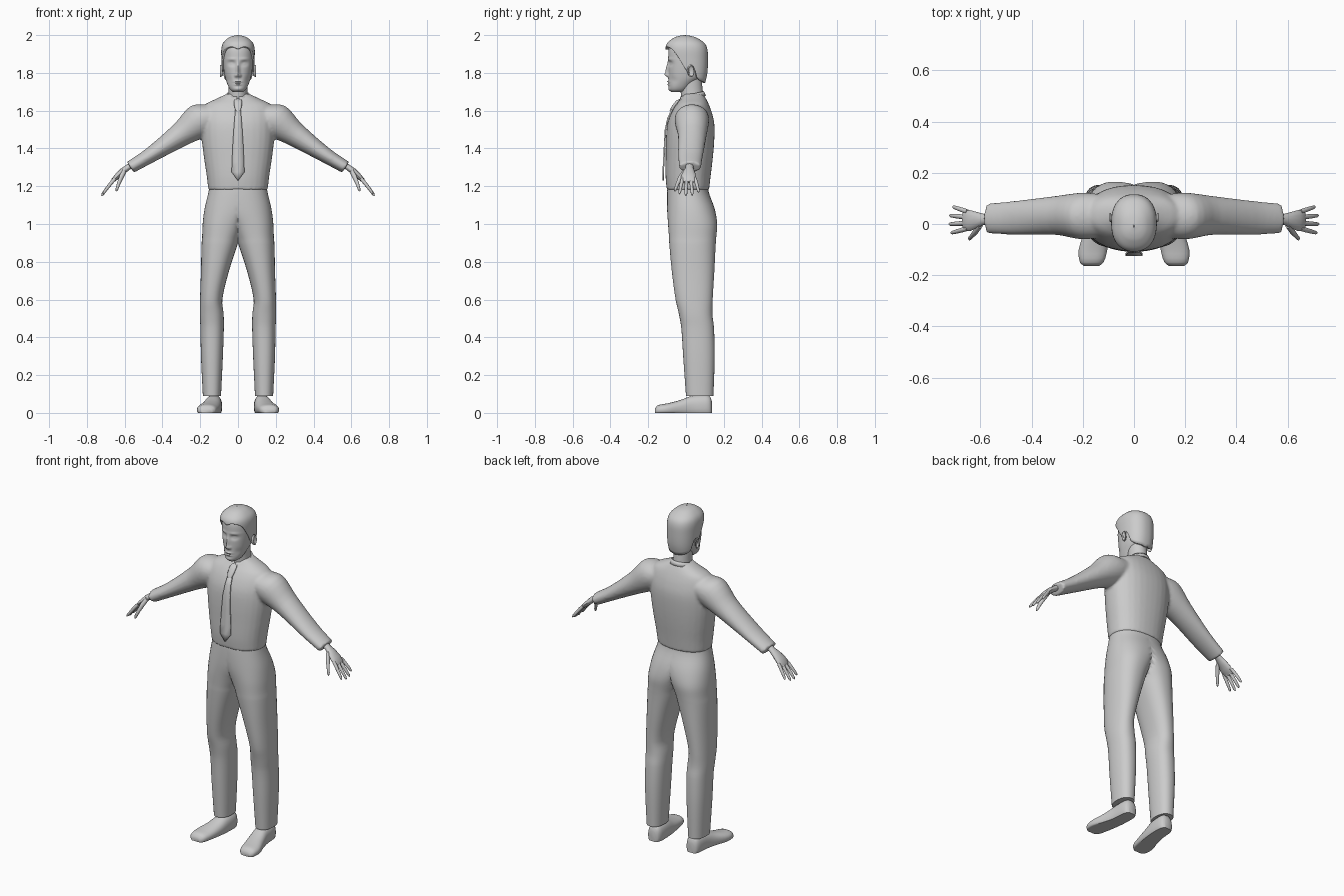
import bpy, bmesh
from math import sin, cos, pi, exp
from mathutils import Vector

if "Cube" in bpy.data.objects:
    bpy.data.objects.remove(bpy.data.objects["Cube"])

clay = bpy.data.materials.new("clay_grey")
clay.use_nodes = True
clay.diffuse_color = (0.6, 0.6, 0.6, 1)
clay.node_tree.nodes["Principled BSDF"].inputs["Base Color"].default_value = (0.6, 0.6, 0.6, 1)


def sample(rows, k):
    """Smoothly interpolate a table whose first column is the ascending key."""
    i = 0
    while i < len(rows) - 2 and k > rows[i + 1][0]:
        i += 1
    a, b = rows[i], rows[i + 1]
    p, q = rows[max(i - 1, 0)], rows[min(i + 2, len(rows) - 1)]
    h = b[0] - a[0]
    t = min(max((k - a[0]) / h, 0), 1)
    out = []
    for c in range(1, len(a)):
        m0 = (b[c] - p[c]) / (b[0] - p[0]) * h
        m1 = (q[c] - a[c]) / (q[0] - a[0]) * h
        out.append((2*t**3 - 3*t*t + 1) * a[c] + (t**3 - 2*t*t + t) * m0
                   + (3*t*t - 2*t**3) * b[c] + (t**3 - t*t) * m1)
    return out


def keys(rows, steps):
    """Every key of the table, with extra steps in between."""
    ks = [a[0] + (b[0] - a[0]) * s / steps for a, b in zip(rows, rows[1:]) for s in range(steps)]
    return ks + [rows[-1][0]]


def ring(c, u, v, n=32, power=2.0):
    """Superellipse about c with half axes u and v."""
    pts = []
    for i in range(n):
        a = 2 * pi * i / n
        x, y = cos(a), sin(a)
        s = (abs(x)**power + abs(y)**power) ** (-1 / power)
        pts.append(Vector(c) + Vector(u) * x * s + Vector(v) * y * s)
    return pts


def flat_ring(z, rx, front, back, n=32, power=2.3, cx=0):
    return ring((cx, (front + back) / 2, z), (rx, 0, 0), (0, (back - front) / 2, 0), n, power)


def loft(bm, rings, closed=True, caps=True):
    vs = [[bm.verts.new(p) for p in r] for r in rings]
    n = len(vs[0])
    for a, b in zip(vs, vs[1:]):
        for i in range(n if closed else n - 1):
            j = (i + 1) % n
            bm.faces.new((a[i], a[j], b[j], b[i]))
    if caps:
        bm.faces.new(vs[0])
        bm.faces.new(vs[-1])


def finish(name, bm, mirror=False, angle=50):
    bmesh.ops.recalc_face_normals(bm, faces=bm.faces)
    me = bpy.data.meshes.new(name)
    bm.to_mesh(me)
    bm.free()
    me.materials.append(clay)
    ob = bpy.data.objects.new(name, me)
    bpy.context.collection.objects.link(ob)
    bpy.ops.object.select_all(action="DESELECT")
    ob.select_set(True)
    bpy.context.view_layer.objects.active = ob
    bpy.ops.object.shade_smooth_by_angle(angle=angle * pi / 180)
    if mirror:
        ob.modifiers.new("mirror", "MIRROR").use_clip = True
    return ob


def solidify(ob, thickness, offset=-1):
    m = ob.modifiers.new("thickness", "SOLIDIFY")
    m.thickness, m.offset = thickness, offset


# Shirt: torso and both sleeves fused into one skin (z, half width, front, back)
torso = [(1.18, .157, -.102, .122), (1.25, .165, -.108, .13), (1.35, .18, -.108, .142),
         (1.45, .192, -.106, .15), (1.53, .195, -.098, .15), (1.59, .19, -.077, .137),
         (1.635, .17, -.05, .12), (1.665, .11, -.025, .105), (1.69, .058, -.012, .09)]
sleeve = [(.12, 1.575, .07, -.05, .115), (.2, 1.548, .092, -.06, .122), (.3, 1.476, .066, -.043, .11),
          (.466, 1.363, .041, -.042, .09), (.57, 1.3, .034, -.037, .08)]
bm = bmesh.new()
loft(bm, [flat_ring(z, *sample(torso, z)) for z in keys(torso, 3)])
for side in (1, -1):
    rings = []
    for x in keys(sleeve, 4):
        z, h, f, b = sample(sleeve, x)
        rings.append(ring((side * x, (f + b) / 2, z), (0, (b - f) / 2, 0), (side * .55 * h, 0, .83 * h)))
    loft(bm, rings)
shirt = finish("shirt", bm)
m = shirt.modifiers.new("fuse", "REMESH")
m.mode, m.voxel_size, m.use_smooth_shade = "VOXEL", .008, True
m = shirt.modifiers.new("soften", "SMOOTH")
m.factor, m.iterations = .5, 5

# Trousers: one leg up to the waist, clipped at the middle and mirrored
leg = [(.09, .138, .048, 0, .145), (.3, .138, .058, -.015, .152), (.45, .137, .062, -.025, .148),
       (.52, .139, .063, -.037, .14), (.6, .142, .059, -.055, .141), (.75, .122, .074, -.075, .15),
       (.89, .098, .095, -.088, .157), (.93, .09, .1, -.09, .16), (1.0, .07, .117, -.095, .165),
       (1.08, .03, .147, -.1, .152), (1.17, 0, .156, -.1, .12), (1.22, 0, .148, -.095, .115)]
bm = bmesh.new()
rings = []
for z in keys(leg, 4):
    cx, rx, f, b = sample(leg, z)
    rings.append([Vector((max(p.x, 0), p.y, p.z)) for p in flat_ring(z, rx, f, b, 40, 2.3, cx)])
loft(bm, rings)
inner = [f for f in bm.faces if all(v.co.x < 1e-5 for v in f.verts)]
bmesh.ops.delete(bm, geom=inner, context="FACES")
bmesh.ops.remove_doubles(bm, verts=bm.verts, dist=1e-5)
finish("trousers", bm, mirror=True)

# Shoes (y, centre x, half width, height)
shoe = [(-.165, .166, .028, .022), (-.15, .165, .046, .04), (-.1, .16, .056, .05), (-.03, .143, .051, .068),
        (.03, .132, .046, .09), (.1, .128, .043, .095), (.128, .128, .034, .085), (.137, .128, .02, .06)]
bm = bmesh.new()
rings = []
for y in keys(shoe, 3):
    cx, rx, h = sample(shoe, y)
    pts = ring((cx, y, h * .35), (rx, 0, 0), (0, 0, h * .65), 32, 2.4)
    rings.append([Vector((p.x, p.y, max(p.z, 0))) for p in pts])
loft(bm, rings)
bmesh.ops.remove_doubles(bm, verts=bm.verts, dist=1e-5)
finish("shoes", bm, mirror=True)

# Hands: palm, four fingers and a thumb
bm = bmesh.new()


def tube(points):
    """Rounded tube through (x, y, z, half width, half thickness)."""
    loft(bm, [ring((x, y, z), (0, w, 0), (.75 * t, 0, .66 * t), 12) for x, y, z, w, t in points])


tube([(.555, .018, 1.318, .022, .018), (.585, .018, 1.298, .021, .016), (.61, .016, 1.28, .03, .017),
      (.64, .013, 1.252, .041, .015), (.662, .014, 1.23, .039, .011), (.668, .014, 1.222, .03, .006)])
for i, reach in enumerate((.9, 1.0, .97, .8)):
    y, spread = -.018 + .022 * i, .012 * (i - 1.4)
    tube([(.65 + .072 * reach * t, y + spread * t, 1.242 - .092 * reach * t + .012 * t * (1 - t), r, r)
          for t, r in ((0, .009), (.3, .0095), (.65, .0085), (.92, .007), (1, .003))])
tube([(.6, -.005, 1.283, .012, .012), (.617, -.027, 1.25, .014, .013), (.632, -.045, 1.213, .01, .01),
      (.642, -.056, 1.183, .008, .008), (.645, -.059, 1.174, .003, .003)])
finish("hands", bm, mirror=True)

# Neck
bm = bmesh.new()
loft(bm, [flat_ring(z, r, -.028 + s, .09 + s, power=2)
          for z, r, s in ((1.62, .056, .004), (1.68, .05, .002), (1.72, .049, -.003), (1.78, .052, -.008))])
finish("neck", bm)

# Collar: folded band, higher at the back, with dipping points at the front
bm = bmesh.new()
lower, upper = [], []
for i in range(49):
    a = .1 + (2 * pi - .2) * i / 48
    back = (1 - cos(a)) / 2
    dip = .018 * exp(-(min(a, 2 * pi - a) - .4)**2 / .08)
    for line, r, z in ((lower, .071, 1.652 + .028 * back - dip), (upper, .06, 1.675 + .028 * back)):
        line.append(Vector((r * sin(a), .033 - r * 1.02 * cos(a), z)))
loft(bm, [lower, upper], closed=False, caps=False)
solidify(finish("collar", bm), .008)

# Tie: knot and blade following the chest
bm = bmesh.new()
blade = [(1.23, .001), (1.275, .034), (1.33, .032), (1.42, .028), (1.5, .023), (1.56, .018), (1.61, .014)]
loft(bm, [[Vector((x, sample(torso, z)[1] - .006 - .05 * max(0, 1.4 - z), z)) for x in (-w, 0, w)]
          for z, w in blade], closed=False, caps=False)
solidify(finish("tie_blade", bm), .008, 0)
bm = bmesh.new()
loft(bm, [ring((0, y, z), (w, 0, 0), (0, .014, .006), 16, 3)
          for z, y, w in ((1.605, -.073, .014), (1.625, -.064, .02), (1.65, -.046, .021), (1.66, -.038, .016))])
finish("tie_knot", bm)

# Head (z, half width, front, back) with the face raised and sunk by soft bumps
skull = [(1.698, .026, -.078, -.01), (1.712, .042, -.088, .01), (1.74, .056, -.091, .04),
         (1.78, .069, -.092, .085), (1.83, .077, -.093, .1), (1.88, .08, -.094, .104), (1.93, .077, -.09, .1),
         (1.965, .062, -.07, .075), (1.982, .042, -.048, .045), (1.99, .012, -.02, .005)]
bumps = [(0, 1.805, .010, .026, .013), (0, 1.79, .012, .010, .012), (.012, 1.785, .006, .007, .009),
         (0, 1.835, .009, .025, .007), (.033, 1.85, .018, .012, -.013), (.034, 1.849, .012, .007, .007),
         (.035, 1.872, .024, .007, .004), (0, 1.753, .019, .005, .008), (0, 1.739, .016, .005, .008),
         (0, 1.746, .022, .0025, -.004), (0, 1.714, .02, .01, .005), (.05, 1.76, .015, .02, -.005)]
bm = bmesh.new()
rings = []
for z in keys(skull, 9):
    pts = flat_ring(z, *sample(skull, z), n=112, power=2.2)
    for p in pts:
        if p.y < -.01:
            p.y -= sum(amp * exp(-((abs(p.x) - x) / sx)**2 - ((z - h) / sz)**2) for x, h, sx, sz, amp in bumps)
    rings.append(pts)
loft(bm, rings)
finish("head", bm)

# Hair: shell from the hairline (angle from the front, height) up to the crown
hair = [(1.74, .072, -.05, .1), (1.8, .083, -.08, .113), (1.88, .088, -.1, .116), (1.93, .088, -.108, .112),
        (1.96, .078, -.098, .096), (1.985, .052, -.066, .058), (1.995, .03, -.04, .03), (2.0, .003, -.012, -.006)]
hairline = [(0, 1.925), (.4, 1.938), (.9, 1.92), (1.25, 1.855), (1.5, 1.805), (1.62, 1.835),
            (1.85, 1.83), (2.05, 1.77), (pi, 1.745)]
bm = bmesh.new()
columns = []
for i in range(72):
    a = 2 * pi * i / 72
    low = sample(hairline, min(a, 2 * pi - a))[0]
    column = []
    for s in range(25):
        z = low + (2 - low) * (1 - (1 - s / 24)**1.7)
        rx, f, b = sample(hair, z)
        k = (abs(sin(a))**2.3 + abs(cos(a))**2.3) ** (-1 / 2.3)
        column.append(Vector((rx * sin(a) * k, (f + b) / 2 - (b - f) / 2 * cos(a) * k, z)))
    columns.append(column)
loft(bm, list(zip(*columns)), caps=False)
solidify(finish("hair", bm), .018)

# Ears
bm = bmesh.new()
loft(bm, [ring((.08 + .014 * t, .018 + .008 * t, 1.81), (0, .017 * s, .004 * s), (0, -.004 * s, .032 * s), 20)
          for t, s in ((0, .7), (.5, .9), (1, 1), (1.15, .85), (.9, .65), (.6, .4))])
finish("ears", bm, mirror=True)
